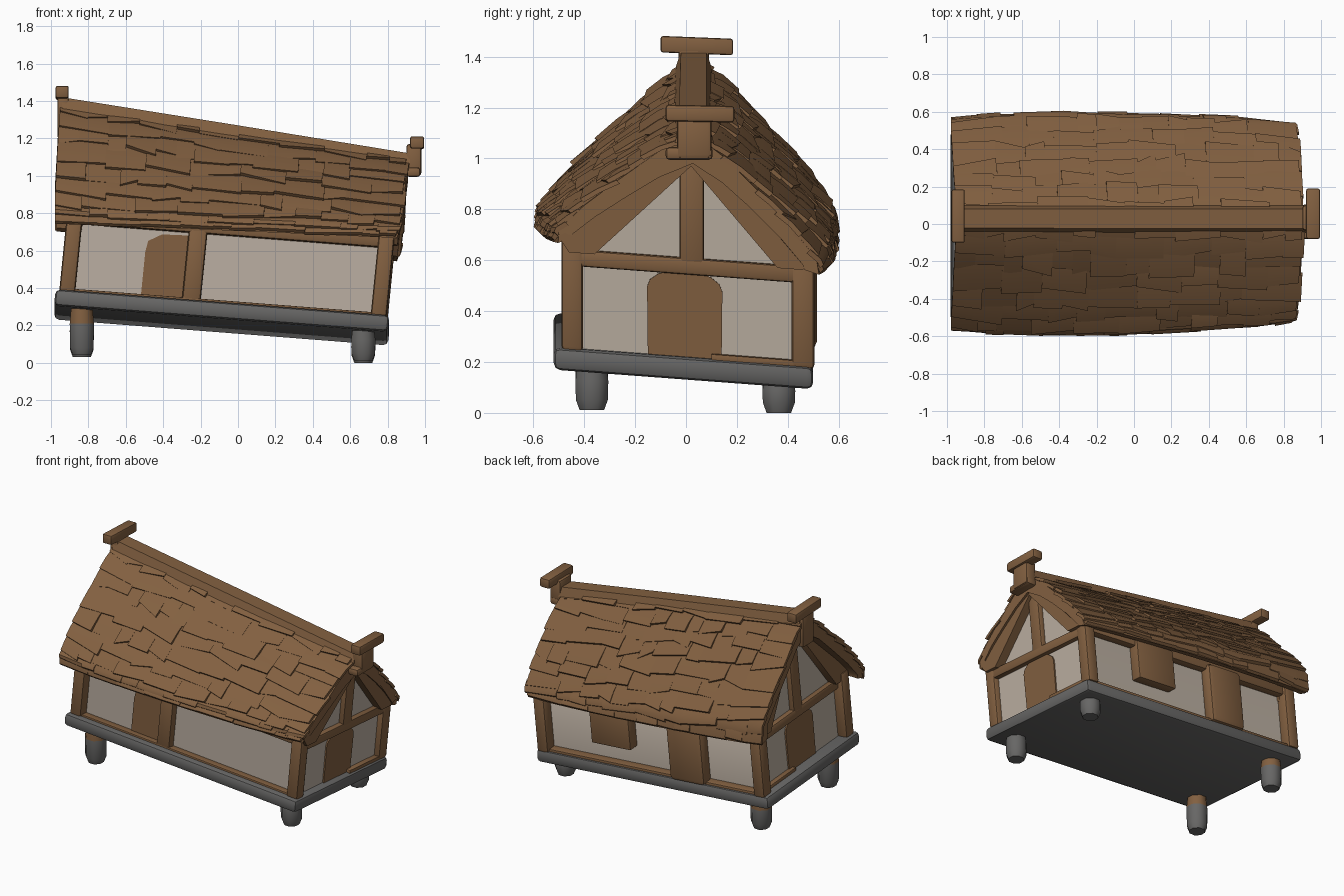
import bpy, bmesh, math, random
from mathutils import Vector

if "Cube" in bpy.data.objects:
    bpy.data.objects.remove(bpy.data.objects["Cube"])

random.seed(7)


def material(name, rgb):
    m = bpy.data.materials.new(name)
    m.diffuse_color = (*rgb, 1)
    m.use_nodes = True
    m.node_tree.nodes["Principled BSDF"].inputs["Base Color"].default_value = m.diffuse_color
    return m


BROWN = material("brown_wood", (0.225, 0.117, 0.052))
PLASTER = material("pale_plaster", (0.50, 0.43, 0.36))
GREY = material("grey_stone", (0.135, 0.133, 0.13))


def P(x, y, h):
    """Crooked house space: floor sinks to the right and back, walls lean right."""
    return Vector((x + 0.1 * h, y, 0.28 - 0.078 * x - 0.075 * y + h))


def make(name, bm, mats, bevel=0.0, angle=40):
    bmesh.ops.recalc_face_normals(bm, faces=bm.faces)
    if bevel:
        bmesh.ops.bevel(bm, geom=bm.edges[:], offset=bevel, segments=2, profile=0.5, affect='EDGES')
    me = bpy.data.meshes.new(name)
    bm.to_mesh(me)
    bm.free()
    for m in mats:
        me.materials.append(m)
    ob = bpy.data.objects.new(name, me)
    bpy.context.collection.objects.link(ob)
    bpy.ops.object.select_all(action='DESELECT')
    ob.select_set(True)
    bpy.context.view_layer.objects.active = ob
    bpy.ops.object.shade_smooth_by_angle(angle=math.radians(angle))
    return ob


def loft(bm, rings, cap=True):
    """Join closed rings of points into a solid."""
    vs = [[bm.verts.new(p) for p in r] for r in rings]
    n = len(vs[0])
    for a, b in zip(vs, vs[1:]):
        for i in range(n):
            bm.faces.new((a[i], a[(i + 1) % n], b[(i + 1) % n], b[i]))
    if cap:
        bm.faces.new(vs[0])
        bm.faces.new(vs[-1])


def box(name, x, y, h, mat, bevel=0.012, space=P):
    bm = bmesh.new()
    loft(bm, [[space(a, y[0], h[0]), space(a, y[1], h[0]), space(a, y[1], h[1]), space(a, y[0], h[1])]
              for a in x])
    return make(name, bm, [mat], bevel)


def world(x, y, z):
    return Vector((x, y, z))


# Stone floor slab
box("floor_slab", (-0.975, 0.81), (-0.52, 0.5), (-0.088, 0), GREY, 0.026)

# Feet: tapered octagons, the left pair with wooden tops
for side, fx in (("left", -0.835), ("right", 0.67)):
    for end, fy in (("front", -0.37), ("back", 0.365)):
        z0 = 0.019 - 0.02 * fx - 0.015 * fy
        z1 = P(fx, fy, -0.06).z
        bm = bmesh.new()
        levels = [(z0, 0.052), (z0 + 0.04, 0.068), (z0 + (z1 - z0) * 0.62, 0.07), (z1, 0.06)]
        loft(bm, [[(fx + r * math.cos(math.tau * (k + 0.5) / 8), fy + r * math.sin(math.tau * (k + 0.5) / 8), z)
                   for k in range(8)] for z, r in levels])
        if side == "left":
            for f in bm.faces:
                f.material_index = int(f.calc_center_median().z > levels[2][0])
        make(f"{end}_{side}_foot", bm, [GREY, BROWN], angle=50)

# Plaster walls with gables
bm = bmesh.new()
loft(bm, [[P(x, -0.425, -0.02), P(x, 0.43, -0.02), P(x, 0.43, 0.4), P(x, 0.02, a), P(x, -0.425, 0.4)]
          for x, a in ((-0.885, 0.96), (0.755, 0.79))])
make("plaster_walls", bm, [PLASTER])

# Corner posts
for side, x in (("left", (-0.955, -0.87)), ("right", (0.71, 0.795))):
    for end, y in (("front", (-0.49, -0.405)), ("back", (0.415, 0.505))):
        box(f"{end}_{side}_post", x, y, (-0.01, 0.43), BROWN, 0.018)

# Wall plates under the eaves, thin sills, wall posts and shutter
for end, y in (("front", (-0.475, -0.41)), ("back", (0.42, 0.485))):
    box(f"{end}_wall_plate", (-0.93, 0.78), y, (0.36, 0.43), BROWN)
    box(f"{end}_sill", (-0.9, 0.75), y, (-0.01, 0.012), BROWN, 0.004)
box("front_wall_post", (-0.3, -0.2), (-0.475, -0.41), (-0.01, 0.4), BROWN, 0.018)
box("back_wall_post", (-0.5, -0.23), (0.42, 0.515), (-0.01, 0.4), BROWN, 0.03)
box("back_shutter", (0.06, 0.36), (0.425, 0.505), (0.13, 0.4), BROWN, 0.008)

# Painted front door plate with one rounded corner
bm = bmesh.new()
outline = [(-0.3, 0), (-0.3, 0.345), (-0.44, 0.34), (-0.51, 0.3), (-0.52, 0.24), (-0.52, 0)]
loft(bm, [[P(x, y, h) for x, h in outline] for y in (-0.433, -0.424)])
make("front_door", bm, [BROWN])

# Gable timbers, mirrored on both ends
for side, wall, out, apex in (("left", -0.885, -1, 0.92), ("right", 0.755, 1, 0.755)):
    xs = sorted((wall - 0.02 * out, wall + 0.035 * out))
    box(f"{side}_tie_beam", xs, (-0.43, 0.45), (0.325, 0.39), BROWN)
    box(f"{side}_king_post", xs, (-0.025, 0.07), (0.35, apex + 0.05), BROWN)
    box(f"{side}_gable_sill", xs, (0.1, 0.43), (-0.01, 0.02), BROWN, 0.004)
    # Arched gable door
    bm = bmesh.new()
    arch = [(-0.15, 0)] + [(-0.005 - 0.148 * math.cos(math.pi * k / 8),
                            0.265 + 0.075 * math.sin(math.pi * k / 8)) for k in range(9)] + [(0.14, 0)]
    loft(bm, [[P(wall + d * out, y, h) for y, h in arch] for d in (0, 0.009)])
    make(f"{side}_gable_door", bm, [BROWN])
    # Sloping barge boards
    for end, s in (("front", -1), ("back", 1)):
        bm = bmesh.new()
        prof = [(0.02, apex), (0.02, apex + 0.1), (s * 0.51, 0.45), (s * 0.46, 0.38), (s * 0.36, 0.38)]
        loft(bm, [[P(x, y, h) for y, h in prof]
                  for x in (wall - 0.02 * out, wall + 0.06 * out)])
        make(f"{side}_{end}_barge_board", bm, [BROWN])

# Roof profiles (y, z) from ridge to eave: left end and right end of each slope
SLOPES = {
    -1: ([(0.03, 1.40), (-0.12, 1.29), (-0.27, 1.14), (-0.45, 0.96), (-0.565, 0.82), (-0.565, 0.755)],
         [(0.03, 1.11), (-0.12, 1.03), (-0.27, 0.925), (-0.41, 0.82), (-0.505, 0.73), (-0.51, 0.675)]),
    1: ([(0.03, 1.40), (0.16, 1.31), (0.28, 1.17), (0.43, 1.01), (0.555, 0.85), (0.56, 0.71)],
        [(0.03, 1.11), (0.16, 1.01), (0.28, 0.89), (0.42, 0.74), (0.52, 0.61), (0.53, 0.55)]),
}


def roof(side, u, t, lift=0.0):
    """Point on a roof slope: u runs left to right, t runs ridge to eave."""
    k = min(int(t * 5), 4)
    f = t * 5 - k
    ends = [Vector(p[k]).lerp(Vector(p[k + 1]), f) for p in SLOPES[side]]
    y, z = ends[0].lerp(ends[1], u)
    y += side * t * 0.045 * math.sin(math.pi * max(0, min(1, u))) ** 0.6
    x = -0.985 + 1.85 * u + 0.045 * (1 - t) + 0.015 * max(0, t - 0.7) / 0.3 * (1 - 2 * u)
    return Vector((x, y + side * lift * 0.7, z + lift * 0.7))


# Roof shell
bm = bmesh.new()
rings = []
for j in range(17):
    u = j / 16
    ring = [roof(-1, u, i / 5, -0.01) for i in range(5, 0, -1)] + [roof(1, u, i / 5, -0.01) for i in range(6)]
    for s, order in ((1, (5, 4, 3, 2, 1, 0)), (-1, (1, 2, 3, 4, 5))):
        for i in order:
            p = roof(s, u, i / 5)
            ring.append(Vector((p.x, p.y * 0.88, p.z - 0.13 * (1 - i / 5) + 0.012 * (i == 5))))
    rings.append(ring)
loft(bm, rings)
make("roof_shell", bm, [BROWN])

# Overlapping ragged shingles
ROWS = 9
bm = bmesh.new()
for side in (-1, 1):
    for row in range(ROWS):
        u = -0.004
        while u < 0.99:
            w = random.uniform(0.05, 0.15)
            v = min(u + w, 1.0)
            if v > 0.95:
                v = 1.0 + random.uniform(-0.008, 0.006)
            t0 = max(0, (row - 0.3) / ROWS)
            b = [min(1.0, (row + 1.05 + random.uniform(-0.2, 0.4)) / ROWS) for _ in range(2)]
            up = random.uniform(0.007, 0.023)
            tops, lows = [], []
            for uu, tb in ((u, b[0]), (v, b[1])):
                lift = up + random.uniform(-0.006, 0.006)
                path = [(t0, -0.005), ((t0 + tb) / 2, lift * 0.6), (tb, lift)]
                tops.append([roof(side, uu, t, l) for t, l in path])
                lows.append([roof(side, uu, t, l - 0.02) for t, l in path])
            loft(bm, [tops[0] + lows[0][::-1], tops[1] + lows[1][::-1]])
            u = v if v < 0.99 else 2
make("roof_shingles", bm, [BROWN], angle=35)

# Ridge beam
bm = bmesh.new()
loft(bm, [[(x, y0, z - 0.06), (x, y1, z - 0.06), (x, y1 - 0.02, z), (x, y0 + 0.02, z)]
          for x, y0, y1, z in ((-0.94, -0.04, 0.1, 1.42), (0.0, -0.045, 0.1, 1.27), (0.92, -0.045, 0.1, 1.12))])
make("ridge_beam", bm, [BROWN])

# Gable finials: upright and crossboard at each end of the ridge
box("left_finial_post", (-0.965, -0.905), (-0.03, 0.09), (1.2, 1.43), BROWN, 0.012, world)
box("left_finial_board", (-0.975, -0.905), (-0.1, 0.185), (1.41, 1.475), BROWN, 0.01,
    lambda x, y, z: Vector((x, y, z - 0.04 * y + 0.15 * (y - 0.04) ** 2)))
box("right_finial_post", (0.9, 0.98), (-0.035, 0.1), (1.0, 1.17), BROWN, 0.015, world)
box("right_finial_foot", (0.9, 0.975), (-0.08, 0.105), (0.995, 1.045), BROWN, 0.015, world)
box("right_finial_board", (0.92, 0.995), (-0.08, 0.19), (1.145, 1.21), BROWN, 0.012,
    lambda x, y, z: Vector((x, y, z - 0.02 * y)))
